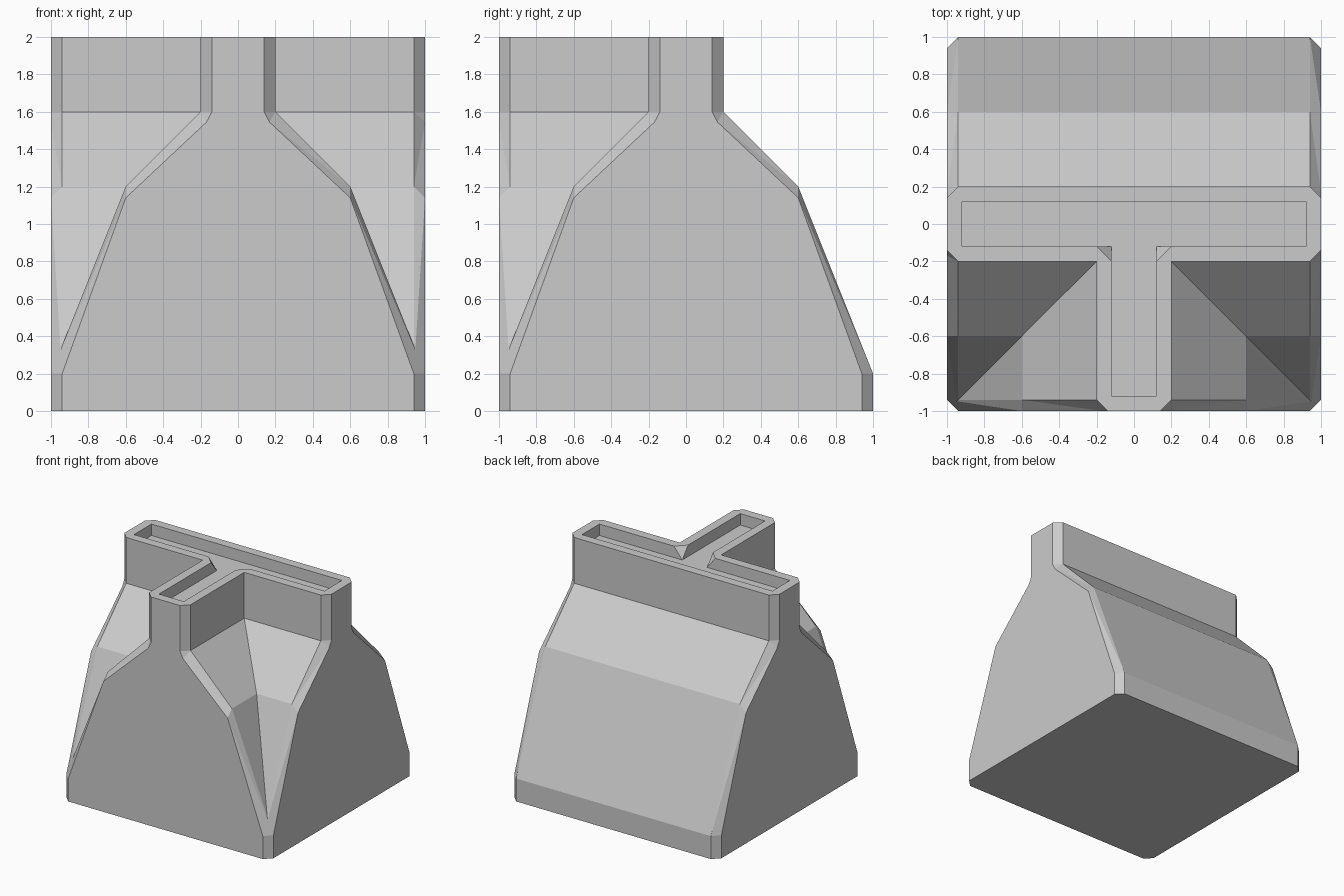
import bpy
import bmesh

if "Cube" in bpy.data.objects:
    bpy.data.objects.remove(bpy.data.objects["Cube"])

CHAMFER = 0.06
WALL_HALF = 0.12
RIM = 0.92
POCKET_FLOOR = 1.9

grey = bpy.data.materials.new("light grey")
grey.use_nodes = True
grey.diffuse_color = (0.6, 0.6, 0.6, 1)
grey.node_tree.nodes["Principled BSDF"].inputs["Base Color"].default_value = (0.6, 0.6, 0.6, 1)


def loft(name, rings):
    """Closed solid through rings of matching points."""
    bm = bmesh.new()
    loops = [[bm.verts.new(p) for p in ring] for ring in rings]
    for a, b in zip(loops, loops[1:]):
        for i in range(len(a)):
            j = (i + 1) % len(a)
            bm.faces.new((a[i], a[j], b[j], b[i]))
    bm.faces.new(loops[0][::-1])
    bm.faces.new(loops[-1])
    bmesh.ops.remove_doubles(bm, verts=bm.verts, dist=0.0005)
    bmesh.ops.triangulate(bm, faces=bm.faces)
    bmesh.ops.recalc_face_normals(bm, faces=bm.faces)
    mesh = bpy.data.meshes.new(name)
    bm.to_mesh(mesh)
    bm.free()
    mesh.materials.append(grey)
    obj = bpy.data.objects.new(name, mesh)
    bpy.context.collection.objects.link(obj)
    return obj


def mirrored(half):
    return half + [(-u, z) for u, z in reversed(half)]


def boolean(target, other, operation):
    mod = target.modifiers.new(operation.title(), 'BOOLEAN')
    mod.operation = operation
    mod.solver = 'EXACT'
    mod.object = other
    other.hide_render = True


# Flared section and its smaller end face (the neck corner splits in two there)
full = mirrored([(1, 0), (1, 0.2), (0.6, 1.2), (0.2, 1.6), (0.2, 1.6), (0.2, 2)])
end = mirrored([(0.94, 0), (0.94, 0.2), (0.6, 1.14), (0.168, 1.545), (0.14, 1.6), (0.14, 2)])

# Crossbar body with chamfers on both ends
inner = 1 - CHAMFER
body = loft("flared_body", [[(x, u, z) for u, z in sec] for x, sec in
                            ((-1, end), (-inner, full), (inner, full), (1, end))])

# Stem running to the front
stem = loft("stem_cutter", [[(u, y, z) for u, z in sec] for y, sec in
                            ((-1, end), (-inner, full), (0, full))])

# T-shaped pocket, with sloped facets where stem and crossbar meet
W = WALL_HALF


def pocket_ring(z, slope):
    half = [(W, -RIM), (W, -W - slope), (W + slope, -W), (RIM, -W), (RIM, W)]
    return [(x, y, z) for x, y in mirrored(half)]


pocket = loft("pocket_cutter", [pocket_ring(POCKET_FLOOR, 0), pocket_ring(2.1, 0.16)])

boolean(body, stem, 'UNION')
boolean(body, pocket, 'DIFFERENCE')

# Apply the booleans and drop the helpers
bpy.context.view_layer.update()
result = bpy.data.meshes.new_from_object(body.evaluated_get(bpy.context.evaluated_depsgraph_get()))
body.modifiers.clear()
body.data = result
for helper in (stem, pocket):
    bpy.data.objects.remove(helper)
